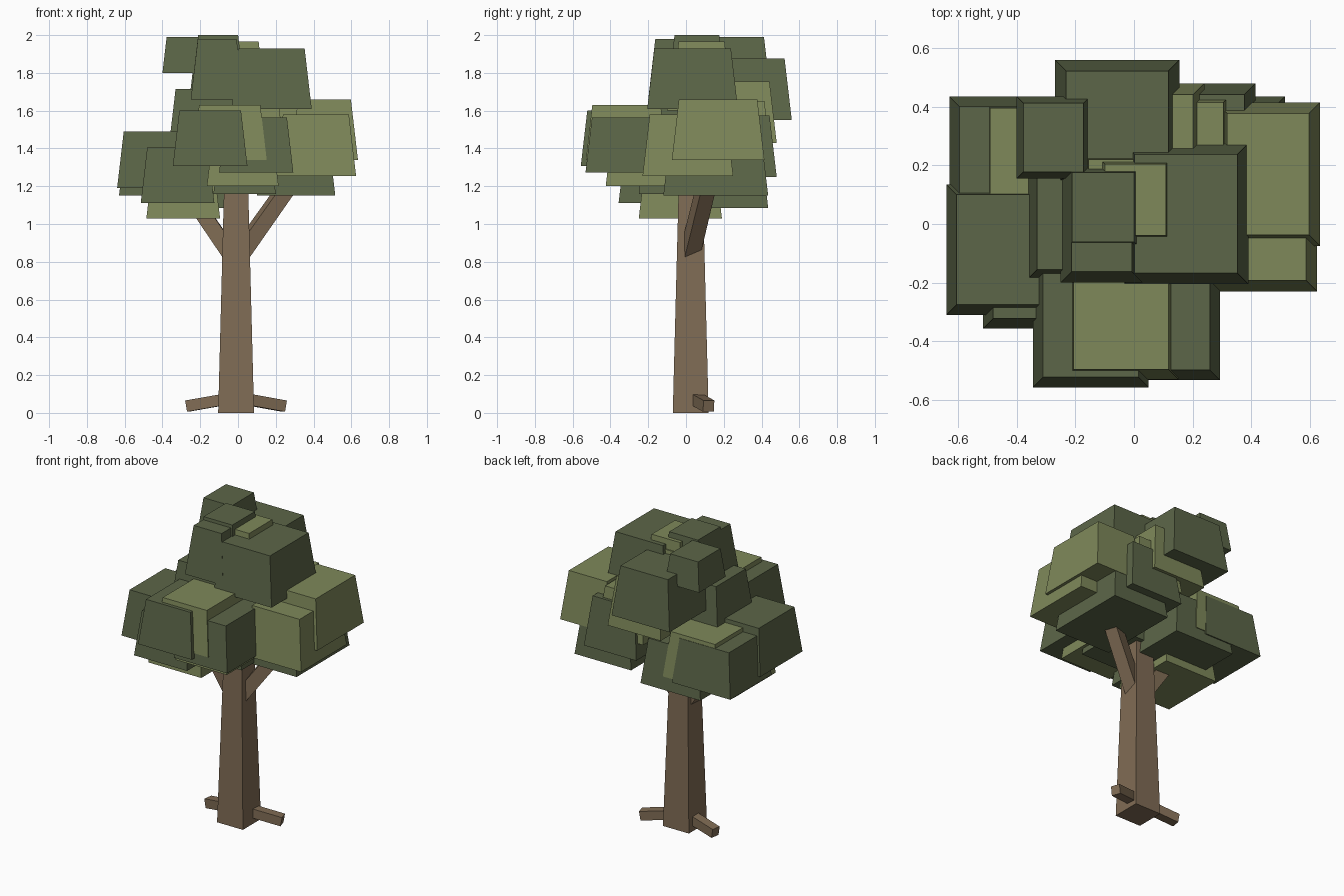
import bpy
import bmesh
from mathutils import Vector

default_cube = bpy.data.objects.get("Cube")
if default_cube:
    bpy.data.objects.remove(default_cube, do_unlink=True)


def make_material(name, colour):
    material = bpy.data.materials.new(name)
    material.use_nodes = True
    material.diffuse_color = (*colour, 1)
    shader = material.node_tree.nodes["Principled BSDF"]
    shader.inputs["Base Color"].default_value = (*colour, 1)
    shader.inputs["Roughness"].default_value = 0.9
    return material


bark = make_material("brown bark", (0.216, 0.15, 0.09))
dark_leaf = make_material("dark green leaves", (0.107, 0.133, 0.065))
light_leaf = make_material("light green leaves", (0.209, 0.246, 0.102))


def make_frustum(name, material, lower, upper):
    """Join two matching four-cornered rings into a closed solid."""
    bm = bmesh.new()
    bottom = [bm.verts.new(corner) for corner in lower]
    top = [bm.verts.new(corner) for corner in upper]
    bm.faces.new(reversed(bottom))
    bm.faces.new(top)
    for i in range(4):
        j = (i + 1) % 4
        bm.faces.new((bottom[i], bottom[j], top[j], top[i]))
    bmesh.ops.recalc_face_normals(bm, faces=bm.faces)
    mesh = bpy.data.meshes.new(name)
    bm.to_mesh(mesh)
    bm.free()
    mesh.materials.append(material)
    obj = bpy.data.objects.new(name, mesh)
    bpy.context.collection.objects.link(obj)
    return obj


def rectangle(x, y, z, inset=0):
    left, right = x[0] + inset, x[1] - inset
    front, back = y[0] + inset, y[1] - inset
    return [(left, front, z), (right, front, z), (right, back, z), (left, back, z)]


def leaf_block(name, material, x, y, z):
    """Leaf clump whose sides lean inward at a constant slope."""
    inset = 0.117 * (z[1] - z[0])
    make_frustum(name, material, rectangle(x, y, z[0]), rectangle(x, y, z[1], inset))


def beam(name, start, end, width, end_width):
    """Square limb running between two points."""
    start, end = Vector(start), Vector(end)
    along = (end - start).normalized()
    side = along.cross(Vector((0, 0, 1))).normalized()
    rise = side.cross(along)

    def ring(centre, size):
        corners = ((-1, -1), (1, -1), (1, 1), (-1, 1))
        return [centre + (side * a + rise * b) * size / 2 for a, b in corners]

    make_frustum(name, bark, ring(start, width), ring(end, end_width))


# Trunk, branches and roots
make_frustum("trunk", bark,
             rectangle((-0.105, 0.085), (-0.07, 0.12), 0),
             rectangle((-0.105, 0.085), (-0.07, 0.12), 1.3, 0.034))
beam("left_branch", (0.01, 0.02, 0.84), (0.3, 0.12, 1.25), 0.085, 0.08)
beam("right_branch", (-0.04, 0.02, 0.84), (-0.3, 0.03, 1.22), 0.085, 0.08)
beam("left_root", (0.04, 0.055, 0.073), (0.245, 0.12, 0.036), 0.06, 0.06)
beam("right_root", (-0.06, 0.04, 0.073), (-0.27, 0.075, 0.036), 0.06, 0.06)

# Upper crown
leaf_block("crown_peak", dark_leaf, (-0.24, 0.03), (-0.09, 0.205), (1.75, 2.0))
leaf_block("crown_peak_front", dark_leaf, (-0.25, 0.03), (-0.2, 0.17), (1.66, 1.98))
leaf_block("crown_peak_back", dark_leaf, (-0.4, -0.15), (0.155, 0.435), (1.8, 1.99))
leaf_block("crown_left", dark_leaf, (-0.035, 0.39), (-0.205, 0.275), (1.61, 1.93))
leaf_block("crown_back", dark_leaf, (-0.27, 0.155), (0.13, 0.56), (1.55, 1.875))
leaf_block("crown_front", dark_leaf, (-0.255, 0.015), (-0.19, 0.15), (1.46, 1.76))
leaf_block("crown_right", dark_leaf, (-0.365, 0.0), (-0.19, 0.19), (1.42, 1.715))
leaf_block("crown_light_top", light_leaf, (-0.135, 0.145), (-0.075, 0.24), (1.66, 1.965))
leaf_block("crown_light_inner", light_leaf, (-0.19, 0.1), (-0.1, 0.255), (1.6, 1.9))
leaf_block("crown_light_back", light_leaf, (-0.15, 0.24), (0.05, 0.48), (1.43, 1.755))

# Left side clumps
leaf_block("left_light_upper", light_leaf, (0.28, 0.635), (-0.075, 0.415), (1.34, 1.66))
leaf_block("left_light_lower", light_leaf, (0.2, 0.625), (-0.23, 0.25), (1.255, 1.58))
leaf_block("left_light_inner", light_leaf, (0.0, 0.34), (0.05, 0.45), (1.35, 1.65))
leaf_block("left_dark_back", dark_leaf, (0.03, 0.415), (0.05, 0.48), (1.25, 1.575))
leaf_block("left_dark_base", dark_leaf, (0.1, 0.515), (-0.12, 0.435), (1.15, 1.47))

# Front clumps
leaf_block("front_dark_right", dark_leaf, (-0.345, 0.05), (-0.557, -0.1), (1.307, 1.6))
leaf_block("front_light", light_leaf, (-0.24, 0.152), (-0.53, -0.1), (1.34, 1.63))
leaf_block("front_dark_left", dark_leaf, (-0.1, 0.293), (-0.532, -0.07), (1.272, 1.565))
leaf_block("front_light_base", light_leaf, (-0.165, 0.215), (-0.425, 0.0), (1.2, 1.49))
leaf_block("core", dark_leaf, (-0.13, 0.2), (-0.25, 0.12), (1.16, 1.45))

# Right side clumps
leaf_block("right_dark_upper", dark_leaf, (-0.64, -0.22), (-0.31, 0.135), (1.19, 1.49))
leaf_block("right_dark_lower", dark_leaf, (-0.515, -0.125), (-0.357, 0.09), (1.11, 1.405))
leaf_block("right_light_base", light_leaf, (-0.485, -0.095), (-0.25, 0.19), (1.03, 1.33))
leaf_block("right_dark_back", dark_leaf, (-0.63, -0.2), (0.0, 0.435), (1.15, 1.44))
leaf_block("right_light_back", light_leaf, (-0.525, -0.13), (0.03, 0.43), (1.17, 1.465))
leaf_block("right_back_base", dark_leaf, (-0.41, 0.03), (0.0, 0.435), (1.085, 1.38))
